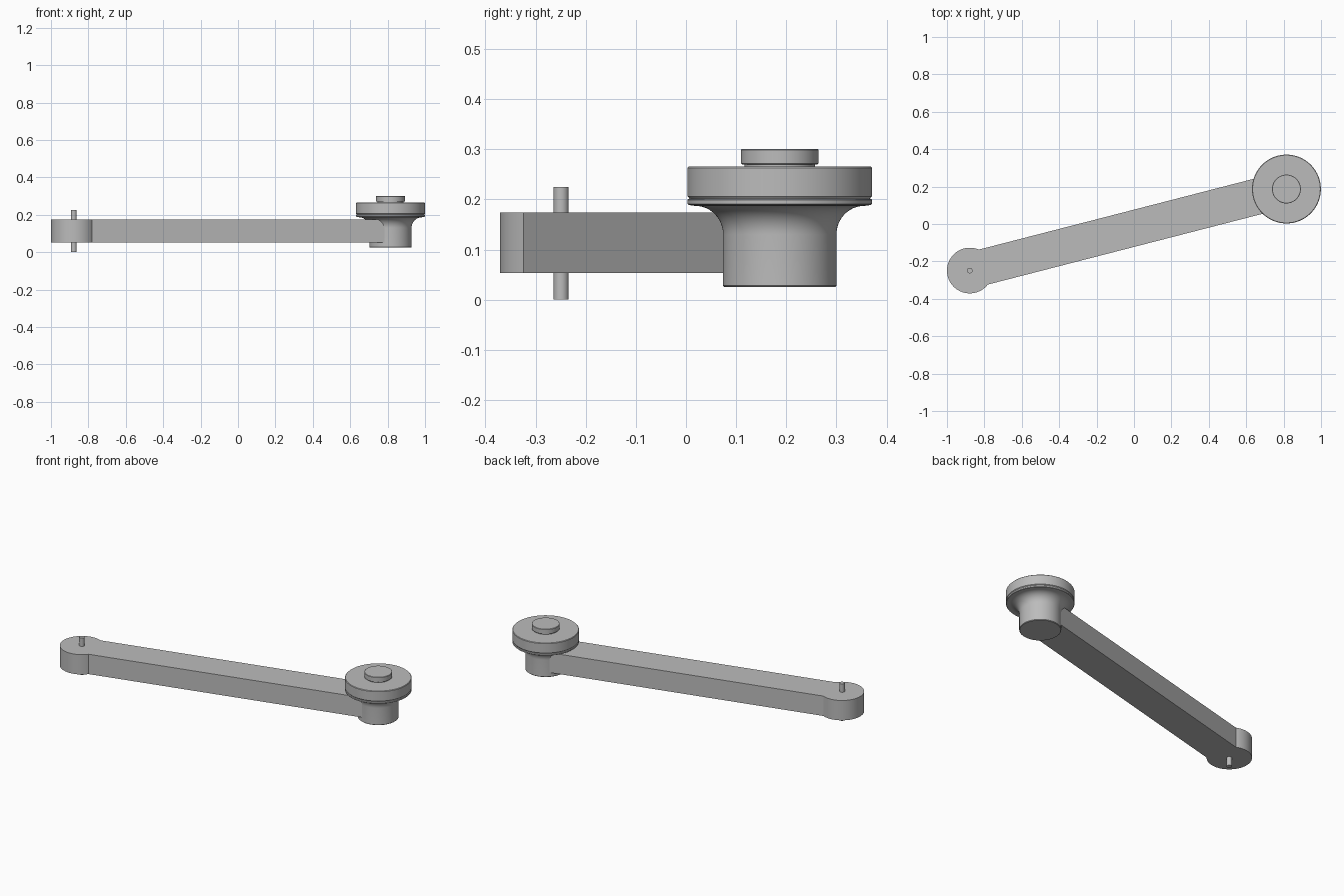
import bpy, bmesh
from math import sin, cos, asin, atan2, pi, radians, hypot

cube = bpy.data.objects.get("Cube")
if cube:
    bpy.data.objects.remove(cube, do_unlink=True)

gray = bpy.data.materials.new("plain gray")
gray.use_nodes = True
color = (0.5, 0.5, 0.5, 1)
gray.diffuse_color = color
gray.node_tree.nodes["Principled BSDF"].inputs["Base Color"].default_value = color

PIVOT = (-0.878, -0.249)
HUB = (0.815, 0.187)
ANGLE = atan2(HUB[1] - PIVOT[1], HUB[0] - PIVOT[0])
LENGTH = hypot(HUB[0] - PIVOT[0], HUB[1] - PIVOT[1])


def finish(name, bm, location, turn=0):
    bmesh.ops.recalc_face_normals(bm, faces=bm.faces)
    mesh = bpy.data.meshes.new(name)
    bm.to_mesh(mesh)
    bm.free()
    obj = bpy.data.objects.new(name, mesh)
    bpy.context.collection.objects.link(obj)
    obj.location = (*location, 0)
    obj.rotation_euler.z = turn
    mesh.materials.append(gray)
    bpy.ops.object.select_all(action="DESELECT")
    obj.select_set(True)
    bpy.context.view_layer.objects.active = obj
    bpy.ops.object.shade_smooth_by_angle(angle=radians(30))
    return obj


def lathe(name, profile, center, sides=96):
    """Closed solid of revolution from (radius, z) points, bottom to top."""
    bm = bmesh.new()
    rings = [[bm.verts.new((r * cos(2 * pi * i / sides), r * sin(2 * pi * i / sides), z))
              for i in range(sides)] for r, z in profile]
    for low, high in zip(rings, rings[1:]):
        for i in range(sides):
            j = (i + 1) % sides
            bm.faces.new((low[i], low[j], high[j], high[i]))
    bm.faces.new(rings[0][::-1])
    bm.faces.new(rings[-1])
    return finish(name, bm, center)


# Arm with its round pivot end, extruded from one outline
half, eye, low, high = 0.0965, 0.122, 0.053, 0.174
start = asin(half / eye)
steps = 64
outline = [(LENGTH, -half), (LENGTH, half)]
for i in range(steps + 1):
    a = start + (2 * pi - 2 * start) * i / steps
    outline.append((eye * cos(a), eye * sin(a)))
bm = bmesh.new()
face = bm.faces.new([bm.verts.new((x, y, low)) for x, y in outline])
top = bmesh.ops.extrude_face_region(bm, geom=[face])["geom"]
bmesh.ops.translate(bm, vec=(0, 0, high - low),
                    verts=[v for v in top if isinstance(v, bmesh.types.BMVert)])
finish("arm", bm, PIVOT, ANGLE)

# Thin pin through the pivot end
lathe("pivot_pin", [(0.015, 0), (0.015, 0.225)], PIVOT, 32)

# Hub post that flares out under the wheel
flare = [(0.168 - 0.055 * cos(a), 0.13 + 0.057 * sin(a))
         for a in (pi / 2 * i / 12 for i in range(13))]
lathe("hub_post", [(0.11, 0.025), (0.113, 0.028)] + flare + [(0.168, 0.195)], HUB)

# Thin flange, then the wheel with softened rims
lathe("flange", [(0.168, 0.187), (0.182, 0.189), (0.184, 0.191),
                 (0.184, 0.199), (0.182, 0.201), (0.178, 0.201)], HUB)
lathe("wheel", [(0.178, 0.198), (0.181, 0.203), (0.184, 0.206),
                (0.184, 0.263), (0.181, 0.266)], HUB)

# Button on a slightly narrower neck
lathe("button_neck", [(0.07, 0.26), (0.07, 0.272)], HUB)
lathe("button", [(0.075, 0.27), (0.077, 0.272), (0.077, 0.299), (0.075, 0.301)], HUB)
